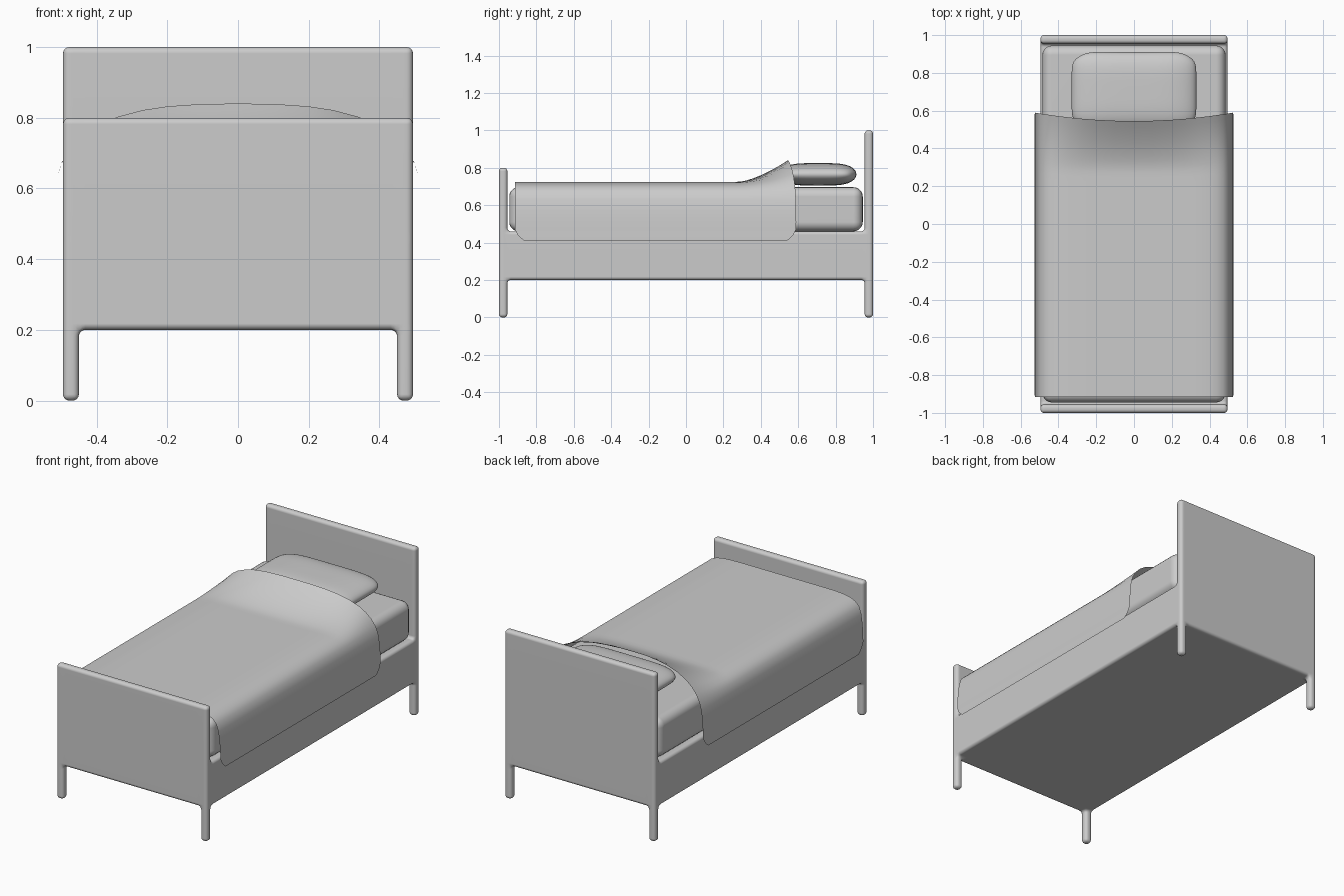
import bpy, bmesh, math

if "Cube" in bpy.data.objects:
    bpy.data.objects.remove(bpy.data.objects["Cube"])

grey = bpy.data.materials.new("plain grey")
grey.diffuse_color = (0.6, 0.6, 0.6, 1)
grey.use_nodes = True
grey.node_tree.nodes["Principled BSDF"].inputs["Base Color"].default_value = grey.diffuse_color


def finish(name, bm):
    """Turn a bmesh into a smooth, grey object."""
    mesh = bpy.data.meshes.new(name)
    bm.to_mesh(mesh)
    bm.free()
    mesh.materials.append(grey)
    ob = bpy.data.objects.new(name, mesh)
    bpy.context.collection.objects.link(ob)
    bpy.ops.object.select_all(action='DESELECT')
    ob.select_set(True)
    bpy.context.view_layer.objects.active = ob
    bpy.ops.object.shade_smooth_by_angle(angle=math.radians(50))
    return ob


def add_grid(bm, rows):
    """Skin a table of points with quads."""
    vs = [[bm.verts.new(p) for p in row] for row in rows]
    for a, b in zip(vs, vs[1:]):
        for i in range(len(a) - 1):
            bm.faces.new((a[i], a[i + 1], b[i + 1], b[i]))


# Bed frame: legs, solid base, footboard and headboard as one block, rounded
X = [-0.495, -0.45, 0.45, 0.495]
Y = [-1, -0.955, 0.955, 1]
Z = [0, 0.2, 0.46, 0.8, 1]


def filled(i, j, k):
    if not (0 <= i < 3 and 0 <= j < 3 and 0 <= k < 4):
        return False
    return (i != 1 and j != 1, True, j != 1, j == 2)[k]


bm = bmesh.new()
corners = {}


def corner(c):
    if c not in corners:
        corners[c] = bm.verts.new((X[c[0]], Y[c[1]], Z[c[2]]))
    return corners[c]


for i in range(3):
    for j in range(3):
        for k in range(4):
            if not filled(i, j, k):
                continue
            for axis in range(3):
                for side in (0, 1):
                    n = [i, j, k]
                    n[axis] += 2 * side - 1
                    if filled(*n):
                        continue
                    quad = []
                    for du, dv in ((0, 0), (1, 0), (1, 1), (0, 1)):
                        c = [i, j, k]
                        c[axis] += side
                        c[(axis + 1) % 3] += du
                        c[(axis + 2) % 3] += dv
                        quad.append(corner(tuple(c)))
                    bm.faces.new(quad if side else quad[::-1])
bmesh.ops.dissolve_limit(bm, angle_limit=0.02, verts=bm.verts[:], edges=bm.edges[:])
bmesh.ops.bevel(bm, geom=bm.edges[:], offset=0.018, segments=4, profile=0.5,
                affect='EDGES', clamp_overlap=True)
frame = finish("bed_frame", bm)
frame.modifiers.new("even shading", 'WEIGHTED_NORMAL').keep_sharp = True

# Mattress
bm = bmesh.new()
bmesh.ops.create_cube(bm, size=1)
for v in bm.verts:
    v.co = (v.co.x * 0.97, v.co.y * 1.89, 0.578 + v.co.z * 0.236)
bmesh.ops.bevel(bm, geom=bm.edges[:], offset=0.05, segments=5, profile=0.5, affect='EDGES')
mattress = finish("mattress", bm)
mattress.modifiers.new("even shading", 'WEIGHTED_NORMAL').keep_sharp = True

# Pillow: two bulging sheets meeting at a seam, with rounded corners
bm = bmesh.new()
N = 28
steps = [math.sin(math.pi / 2 * (2 * n / N - 1)) for n in range(N + 1)]
for side in (1, -1):
    rows = []
    for v in steps:
        rows.append([(0.33 * u * (1 - 0.13 * v ** 8),
                      0.707 + 0.203 * v * (1 - 0.13 * u ** 8 + 0.02 * u * u),
                      0.765 + side * 0.06 * math.sqrt(max(0, (1 - u ** 4) * (1 - v ** 4))))
                     for u in steps[::side]])
    add_grid(bm, rows)
bmesh.ops.remove_doubles(bm, verts=bm.verts[:], dist=0.0005)
finish("pillow", bm)

# Blanket: draped cross-section swept along the bed, lifted over the pillow
half = [(0, 0.725), (0.1, 0.725), (0.2, 0.725), (0.27, 0.725), (0.34, 0.724),
        (0.4, 0.72), (0.44, 0.712), (0.472, 0.698), (0.498, 0.673), (0.512, 0.63),
        (0.52, 0.57), (0.524, 0.51), (0.525, 0.47), (0.526, 0.44), (0.527, 0.422),
        (0.527, 0.412)]
section = [(-x, z) for x, z in half[:0:-1]] + half
rows = []
for n in range(49):
    t = n / 48
    row = []
    for x, z in section:
        tuck = 0.05 * max(0, (0.48 - z) / 0.07) ** 2
        foot = -0.915 + tuck
        head = 0.545 + 0.045 * (x / 0.527) ** 2 - tuck
        y = foot + (head - foot) * t
        rise = max(0, (y - 0.28) / 0.265) ** 1.5
        lift = 0.115 * rise * max(0, 1 - (abs(x) / 0.5) ** 2.5)
        row.append((x, y, z + lift))
    rows.append(row)
bm = bmesh.new()
add_grid(bm, rows)
finish("blanket", bm)
